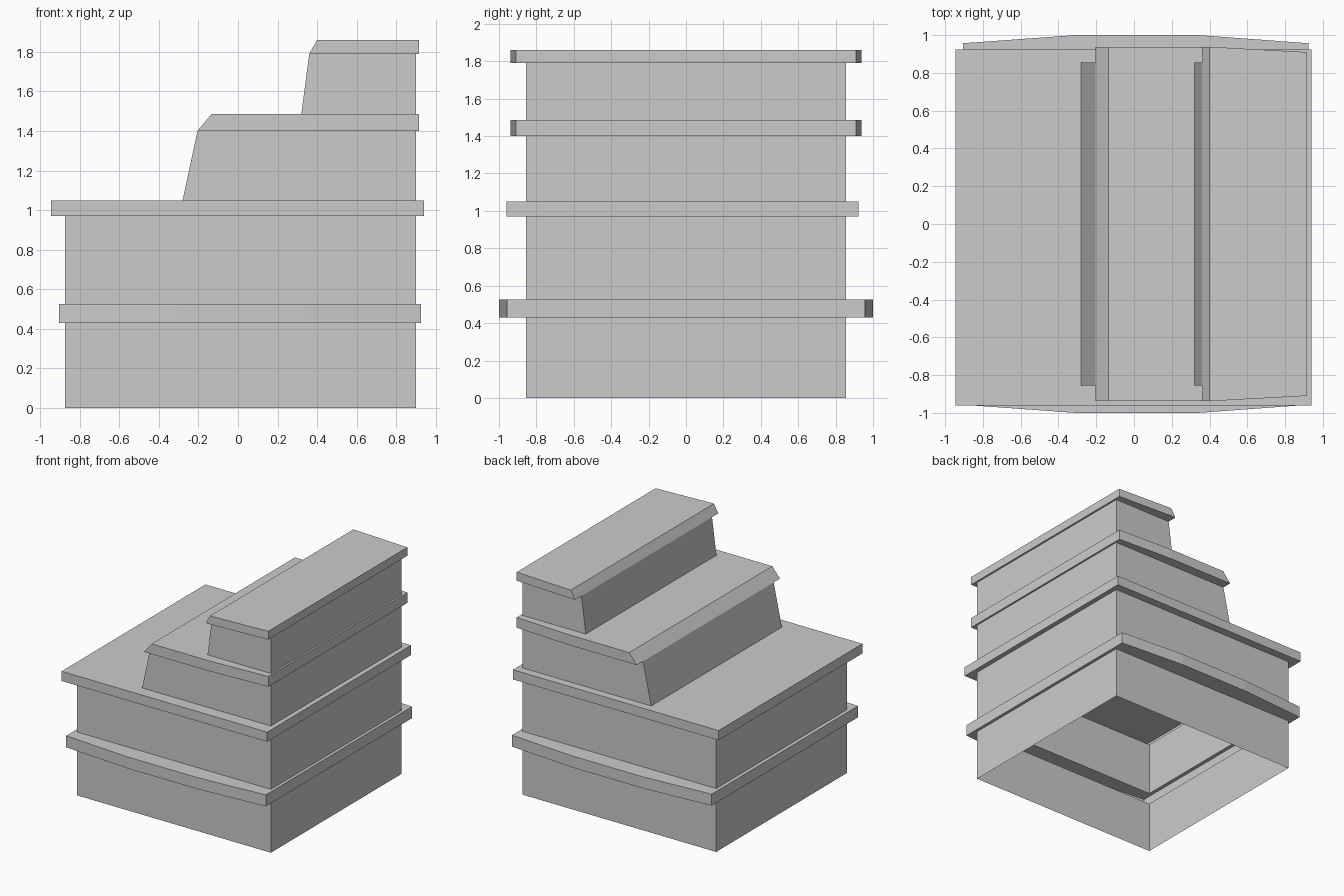
import bpy, bmesh

if "Cube" in bpy.data.objects:
    bpy.data.objects.remove(bpy.data.objects["Cube"])


def outline(xs, front, back):
    """Closed loop: front edge left to right, then back edge right to left."""
    return list(zip(xs, front)) + list(zip(xs, back))[::-1]


def box(x0, x1, y0, y1, mids):
    xs = [x0, *mids, x1]
    return outline(xs, [y0] * len(xs), [y1] * len(xs))


def bulged(x0, x1, ys, mids):
    return outline([x0, *mids, x1], [-y for y in ys], ys)


def shell(name, rings):
    """Loft stacked (outline, z) rings; closed on top, open at the bottom."""
    bm = bmesh.new()
    loops = [[bm.verts.new((x, y, z)) for x, y in ring] for ring, z in rings]
    for a, b in zip(loops, loops[1:]):
        n = len(a)
        for i in range(n):
            j = (i + 1) % n
            bm.faces.new((a[i], a[j], b[j], b[i]))
    bm.faces.new(loops[-1])
    mesh = bpy.data.meshes.new(name)
    bm.to_mesh(mesh)
    bm.free()
    obj = bpy.data.objects.new(name, mesh)
    bpy.context.collection.objects.link(obj)
    return obj


W = 0.855     # half depth of the walls
BACK = 0.90   # right-hand end of all walls

# Hollow base: walls, bowed belt, walls, overhanging slab
mids = (-0.31, 0.34)
wall = box(-0.875, BACK, -W, W, mids)
belt = bulged(-0.905, 0.925, (0.957, 1.0, 1.0, 0.957), mids)
slab = box(-0.945, 0.94, -0.96, 0.923, mids)
shell("base", [(wall, 0), (wall, 0.43), (belt, 0.43), (belt, 0.525),
               (wall, 0.525), (wall, 0.97), (slab, 0.97), (slab, 1.05)])

# Two upper steps: sloped riser, then a cap with slanted nose and tapered sides
for name, z0, z1, z2, x0, x1, x2, mid in (
        ("middle_step", 1.05, 1.40, 1.485, -0.28, -0.205, -0.135, 0.40),
        ("top_step", 1.485, 1.79, 1.86, 0.32, 0.36, 0.40, 0.42)):
    cap_y = (0.937, 0.937, 0.91)
    shell(name, [(box(x0, BACK, -W, W, (mid,)), z0),
                 (box(x1, BACK, -W, W, (mid,)), z1),
                 (bulged(x1, 0.915, cap_y, (mid,)), z1),
                 (bulged(x2, 0.915, cap_y, (mid,)), z2)])
